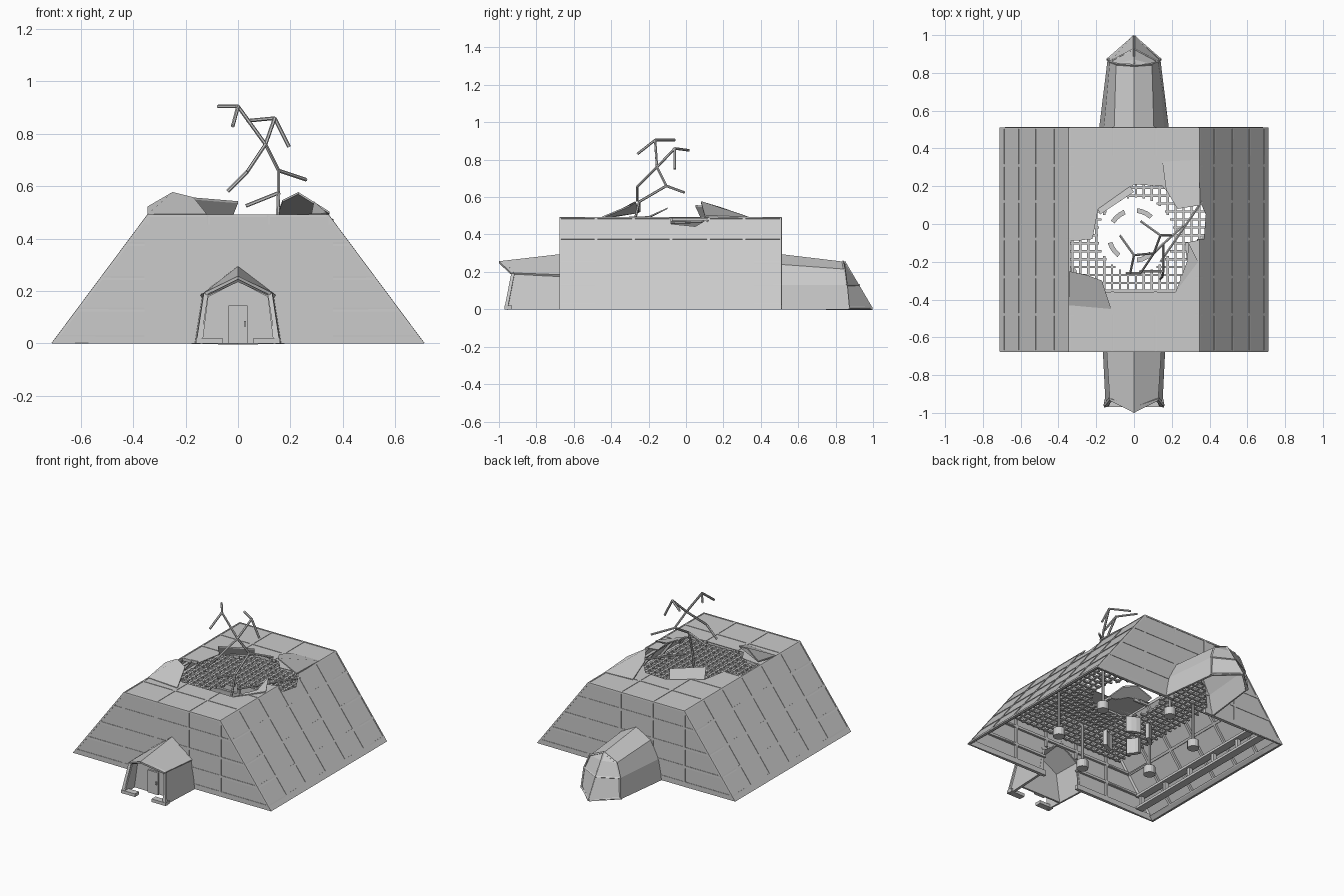
import bpy, bmesh, math
from mathutils import Vector, Matrix

if "Cube" in bpy.data.objects:
    bpy.data.objects.remove(bpy.data.objects["Cube"])


def finish(name, bm, thick=0.0, offset=-1.0):
    bmesh.ops.recalc_face_normals(bm, faces=bm.faces)
    me = bpy.data.meshes.new(name)
    bm.to_mesh(me)
    bm.free()
    ob = bpy.data.objects.new(name, me)
    bpy.context.collection.objects.link(ob)
    if thick:
        m = ob.modifiers.new("thickness", 'SOLIDIFY')
        m.thickness = thick
        m.offset = offset
    return ob


def add_box(bm, lo, hi):
    lo, hi = Vector(lo), Vector(hi)
    mat = Matrix.Translation((lo + hi) / 2) @ Matrix.Diagonal((*(hi - lo), 1))
    bmesh.ops.create_cube(bm, size=1, matrix=mat)


def add_rod(bm, p, q, r, n=6):
    p, q = Vector(p), Vector(q)
    d = q - p
    mat = Matrix.Translation((p + q) / 2) @ d.to_track_quat('Z', 'Y').to_matrix().to_4x4()
    bmesh.ops.create_cone(bm, cap_ends=True, segments=n, radius1=r, radius2=r,
                          depth=d.length, matrix=mat)


def add_prism(bm, pts, vec):
    lo = [bm.verts.new(p) for p in pts]
    hi = [bm.verts.new(Vector(p) + Vector(vec)) for p in pts]
    n = len(pts)
    bm.faces.new(lo)
    bm.faces.new(hi[::-1])
    for i in range(n):
        bm.faces.new((lo[i], lo[(i + 1) % n], hi[(i + 1) % n], hi[i]))


def loft(name, sections, thick):
    """Skin half sections (base to ridge), mirrored across x = 0."""
    bm = bmesh.new()
    rows = []
    for s in sections:
        full = s + [(-x, y, z) for x, y, z in s[-2::-1]]
        rows.append([bm.verts.new(p) for p in full])
    for a, b in zip(rows, rows[1:]):
        for i in range(len(a) - 1):
            bm.faces.new((a[i], a[i + 1], b[i + 1], b[i]))
    return finish(name, bm, thick)


# Hollow building: a flat skin, and a grid of ribs set into it
X0, X1, Y0, Y1, H = 0.71, 0.345, -0.675, 0.51, 0.49
hole = [(0, .21), (.15, .2), (.21, .13), (.34, .14), (.38, .05), (.37, -.08), (.27, -.1),
        (.28, -.2), (.22, -.36), (-.16, -.36), (-.2, -.29), (-.34, -.26), (-.34, -.09),
        (-.22, -.08), (-.19, .08), (-.07, .13)]


def building_faces():
    bm = bmesh.new()
    v = [bm.verts.new(p) for p in [(-X0, Y0, 0), (X0, Y0, 0), (X0, Y1, 0), (-X0, Y1, 0),
                                   (-X1, Y0, H), (X1, Y0, H), (X1, Y1, H), (-X1, Y1, H)]]
    for f in [(4, 5, 6, 7), (0, 1, 5, 4), (1, 2, 6, 5), (2, 3, 7, 6), (3, 0, 4, 7)]:
        bm.faces.new([v[i] for i in f])
    return bm


def slice_at(bm, axis, c):
    n = Vector((0, 0, 0))
    n[axis] = 1
    bmesh.ops.bisect_plane(bm, geom=bm.verts[:] + bm.edges[:] + bm.faces[:],
                           plane_co=n * c, plane_no=n, dist=1e-4)


def in_opening(p):
    if abs(p.x) < .13 and p.z < .2 and (p.y < Y0 + .01 or p.y > Y1 - .01):
        return True
    inside = False
    for (ax, ay), (bx, by) in zip(hole, hole[1:] + hole[:1]):
        if (ay > p.y) != (by > p.y) and p.x < ax + (p.y - ay) * (bx - ax) / (by - ay):
            inside = not inside
    return inside and p.z > .43


skin = finish("building_skin", building_faces(), 0.006)
bm = building_faces()
for axis, cs in enumerate([(-.345, -.115, .115, .345), (-.48, -.28, -.08, .12, .31),
                           (.025, .13, .25, .38)]):
    for c in cs:
        slice_at(bm, axis, c)
bmesh.ops.recalc_face_normals(bm, faces=bm.faces)
panels = [f for f in bm.faces if f.calc_center_median().z > 0.025]
bmesh.ops.inset_individual(bm, faces=panels, thickness=0.008, use_even_offset=True)
bmesh.ops.delete(bm, geom=panels, context='FACES_ONLY')
for k in range(-9, 10):
    slice_at(bm, 0, k * .04 + .003)
    slice_at(bm, 1, k * .04 + .003)
slice_at(bm, 2, .2)
slice_at(bm, 2, .455)
bmesh.ops.delete(bm, geom=[f for f in bm.faces if in_opening(f.calc_center_median())],
                 context='FACES')
ribs = finish("seam_ribs", bm, 0.02, -0.75)

# Cutters: torn roof hole and the two passage openings
arch = [(-.14, -.05), (.14, -.05), (.12, .18), (0, .26), (-.12, .18)]
cutters = [([(x, y, .42) for x, y in hole], (0, 0, .3)),
           ([(x, -.75, z) for x, z in arch], (0, .15, 0)),
           ([(x, .45, z) for x, z in arch], (0, .15, 0))]
for i, (pts, vec) in enumerate(cutters):
    bm = bmesh.new()
    add_prism(bm, pts, vec)
    cut = finish("opening_cutter_%d" % i, bm)
    cut.hide_render = True
    cut.hide_set(True)
    m = skin.modifiers.new("opening", 'BOOLEAN')
    m.object = cut
    m.operation = 'DIFFERENCE'
    m.solver = 'EXACT'
for ob in (skin, ribs):
    bpy.context.view_layer.objects.active = ob
    for m in list(ob.modifiers):
        bpy.ops.object.modifier_apply(modifier=m.name)
    for vert in ob.data.vertices:
        vert.co.z = max(vert.co.z, 0)
for ob in [o for o in bpy.data.objects if o.name.startswith("opening_cutter")]:
    bpy.data.objects.remove(ob)

# Roof plates bent up around the hole
flaps = [
    [(-.345, -.43, .485), (-.12, -.45, .487), (-.17, -.3, .55), (-.25, -.27, .57), (-.345, -.25, .515)],
    [(.345, .34, .485), (.15, .33, .487), (.17, .18, .54), (.23, .08, .57), (.35, .1, .495)],
    [(-.19, .08, .485), (-.02, .2, .485), (0, .17, .535), (-.18, .05, .55)],
    [(.22, -.36, .485), (.28, -.2, .485), (.29, -.1, .535), (.34, -.2, .49)]]
bm = bmesh.new()
for f in flaps:
    add_prism(bm, f, (0, 0, .008))
finish("torn_roof_plates", bm)

# Branching bare mast rising out of the hole
C, A, B, D, E, F = ((.105, -.155, .76), (0, -.165, .905), (.14, -.06, .86),
                    (.035, -.26, .655), (.155, -.105, .66), (.155, -.25, .575))
rods = [(C, A), (C, B), (C, D), (C, E), (E, F),
        (A, (-.075, -.06, .905)), (A, (-.02, -.26, .83)),
        (B, (.195, -.06, .75)), (B, (.035, .015, .85)),
        (D, (-.04, -.26, .58)), (E, (.26, -.01, .625)),
        (F, (.03, -.25, .525)), (F, (.15, -.28, .45)), ((.15, -.28, .45), (.14, -.29, .3)),
        ((.14, -.2, .46), (.36, .12, .47))]
bm = bmesh.new()
for p, q in rods:
    add_rod(bm, p, q, .007)
finish("bare_branches", bm)

# Grating floor across the room with a round central opening
bm = bmesh.new()
CX, CY, GZ, RI, W = 0.01, -0.06, 0.3, 0.2, 0.006


def bar_spans(c, lo, hi):
    half = math.sqrt(max(RI ** 2 - c * c, 0))
    return [(lo, -half), (half, hi)] if half else [(lo, hi)]


for k in range(-14, 14):
    c = k * .042
    if -.6 < c < .56:
        for a, b in bar_spans(c, -.45, .43):
            add_box(bm, (CX + a, CY + c - W, GZ - W), (CX + b, CY + c + W, GZ + W))
    if abs(c) < .45:
        for a, b in bar_spans(c, -.6, .56):
            add_box(bm, (CX + c - W, CY + a, GZ - W), (CX + c + W, CY + b, GZ + W))
finish("grating_floor", bm)

# Floor legs with drum feet, and curved screens in the middle
bm = bmesh.new()
for k in range(6):
    a = math.radians(30 + 60 * k)
    x, y = CX + .4 * math.cos(a), CY + .4 * math.sin(a)
    add_rod(bm, (x, y, 0), (x, y, .05), .035, 16)
    add_rod(bm, (x, y, .05), (x, y, GZ), .009, 8)
finish("floor_legs", bm)
bm = bmesh.new()
for mid in (65, 130, 215, 295):
    ang = [math.radians(mid + d) for d in (-18, -6, 6, 18)]
    add_prism(bm, [(r * math.cos(a), CY + r * math.sin(a), 0)
                   for r, seq in ((.12, ang), (.145, ang[::-1])) for a in seq], (0, 0, .1))
finish("curved_screens", bm)

# Rail along the inside of the left sloping wall
bm = bmesh.new()
for z in (.03, .11):
    add_box(bm, (-.61, -.65, z - .008), (-.56, .49, z + .008))
for k in range(6):
    add_box(bm, (-.6, -.64 + k * .22, .03), (-.575, -.62 + k * .22, .11))
finish("wall_rail", bm)

# Front entrance: side walls, overhanging roof, frame, back panel, door
loft("entrance_walls", [[(.165, -.67, 0), (.135, -.67, .19), (0, -.67, .285)],
                        [(.15, -.97, 0), (.125, -.92, .185), (0, -.93, .25)]], .014)
loft("entrance_roof", [[(.145, -.67, .185), (0, -.67, .295)],
                       [(.128, -.935, .195), (0, -1, .257)]], .012)
bm = bmesh.new()
for s in (-1, 1):
    add_rod(bm, (s * .152, -.962, 0), (s * .123, -.925, .19), .012, 4)
    add_rod(bm, (s * .123, -.925, .19), (0, -.97, .245), .01, 4)
    add_box(bm, (s * .11 - .05, -.97, 0), (s * .11 + .05, -.93, .02))
finish("entrance_frame", bm)
bm = bmesh.new()
add_prism(bm, [(-.145, -.86, 0), (.145, -.86, 0), (.12, -.86, .18), (0, -.86, .245),
               (-.12, -.86, .18)], (0, .012, 0))
finish("entrance_wall", bm)
bm = bmesh.new()
add_box(bm, (-.037, -.872, 0), (.037, -.855, .145))
add_box(bm, (.022, -.88, .065), (.03, -.87, .085))
finish("door", bm)

# Rear passage with a pointed glazed nose
S1 = [(.14, .87, 0), (.128, .858, .13), (.095, .847, .215), (0, .84, .255)]
S2 = [(.004, 1, 0), (.004, .925, .13), (.004, .87, .215), (0, .845, .254)]
S0 = [(.185, .505, 0), (.16, .505, .13), (.105, .505, .24), (0, .505, .295)]
loft("rear_passage", [S0, S1, S2], .012)
bm = bmesh.new()
for s in (-1, 1):
    m = [Vector((s * x, y, z)) for x, y, z in S1]
    for p, q in zip(m, m[1:]):
        add_rod(bm, p, q, .007, 4)
    add_rod(bm, m[1], (0, .925, .13), .006, 4)
    add_rod(bm, m[0] + Vector((0, 0, .007)), (0, .992, .007), .007, 4)
add_rod(bm, (0, .99, .007), (0, .845, .254), .007, 4)
finish("nose_frame", bm)
